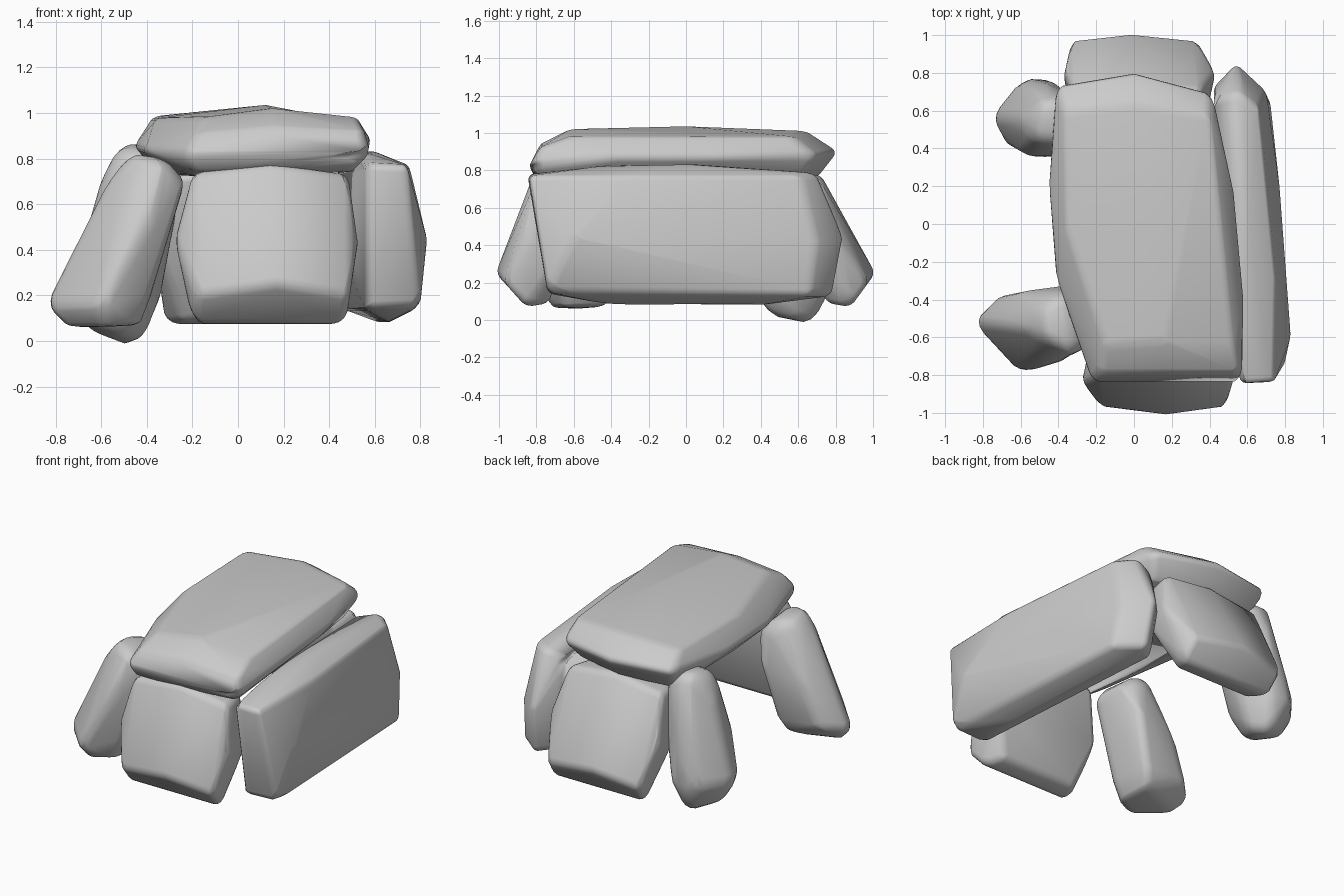
import bpy, bmesh
from math import radians


def stone(name, points, soft=0.05):
    """Convex boulder wrapped around a few corner points, with softened edges."""
    bm = bmesh.new()
    for p in points:
        bm.verts.new(p)
    hull = bmesh.ops.convex_hull(bm, input=bm.verts[:])
    bmesh.ops.delete(bm, geom=[v for v in bm.verts if not v.link_faces], context='VERTS')
    bmesh.ops.dissolve_limit(bm, angle_limit=radians(4), verts=bm.verts[:], edges=bm.edges[:])
    bmesh.ops.recalc_face_normals(bm, faces=bm.faces[:])
    me = bpy.data.meshes.new(name)
    bm.to_mesh(me)
    bm.free()
    ob = bpy.data.objects.new(name, me)
    bpy.context.collection.objects.link(ob)
    bev = ob.modifiers.new("soft_edges", 'BEVEL')
    bev.width = soft
    bev.segments = 3
    bev.limit_method = 'ANGLE'
    bev.angle_limit = radians(20)
    for poly in me.polygons:
        poly.use_smooth = True
    return ob


# Capstone: slightly ridged slab lying across the uprights
stone("capstone", [
    (-0.37, 0.60, 0.985), (0.02, 0.64, 1.01), (0.40, 0.58, 0.98), (0.52, -0.62, 0.98),
    (0.12, 0.0, 1.035), (0.15, -0.62, 1.02), (-0.15, -0.64, 0.98), (-0.36, 0.0, 0.98),
    (-0.42, 0.74, 0.90), (0.0, 0.81, 0.90), (0.42, 0.70, 0.88), (0.55, 0.1, 0.87),
    (0.59, -0.36, 0.87), (0.58, -0.84, 0.82), (-0.23, -0.84, 0.82), (-0.42, -0.3, 0.84),
    (-0.46, 0.2, 0.85), (-0.18, -0.78, 0.91), (0.15, -0.78, 0.94), (0.55, -0.78, 0.92),
    (-0.36, 0.64, 0.75), (0.0, 0.70, 0.76), (0.36, 0.60, 0.75), (0.50, -0.74, 0.74),
    (0.1, -0.78, 0.75), (-0.19, -0.78, 0.72), (-0.34, 0.1, 0.73)], 0.035)


# End stones: the same leaning slab, turned half round for the back
def end_stone(name, turn):
    lean = 0.27 if turn else 0.10     # the back one leans in further
    pts = [
        (-0.20, -0.86, 0.74), (0.14, -0.87, 0.78), (0.49, -0.86, 0.73),
        (-0.28, -0.86, 0.44), (0.53, -0.86, 0.44),
        (-0.18, -0.97, 0.20), (0.17, -1.02, 0.25), (0.49, -0.97, 0.20),
        (-0.20, -0.84, 0.07), (0.47, -0.84, 0.07),
        (-0.17, -0.64, 0.72), (0.14, -0.64, 0.76), (0.44, -0.64, 0.72),
        (-0.24, -0.66, 0.38), (0.50, -0.66, 0.38), (-0.14, -0.72, 0.09), (0.40, -0.72, 0.09)]
    pts = [(x, y + lean * (z - 0.22), z) for x, y, z in pts]
    stone(name, [(0.155 - x, -y, z) for x, y, z in pts] if turn else pts, 0.045)


end_stone("front_stone", False)
end_stone("back_stone", True)

# Long wall stone on the right side
stone("right_wall_stone", [
    (0.56, -0.85, 0.78), (0.74, -0.84, 0.77), (0.75, -0.3, 0.77), (0.66, 0.62, 0.77),
    (0.56, 0.70, 0.79), (0.58, 0.0, 0.84), (0.55, -0.4, 0.83), (0.42, 0.66, 0.75),
    (0.83, -0.60, 0.44), (0.77, 0.20, 0.44), (0.70, 0.70, 0.42), (0.54, 0.85, 0.44),
    (0.42, 0.72, 0.44),
    (0.80, -0.74, 0.15), (0.72, 0.66, 0.13), (0.56, 0.79, 0.13), (0.46, 0.70, 0.14),
    (0.56, -0.74, 0.14), (0.66, -0.4, 0.08), (0.62, 0.4, 0.08)])

# Two leaning posts on the left side
stone("front_left_post", [
    (-0.46, -0.62, 0.82), (-0.32, -0.68, 0.80), (-0.23, -0.64, 0.70), (-0.24, -0.42, 0.70),
    (-0.36, -0.36, 0.80), (-0.49, -0.44, 0.80),
    (-0.60, -0.56, 0.66), (-0.40, -0.74, 0.50), (-0.29, -0.60, 0.50), (-0.32, -0.32, 0.50),
    (-0.61, -0.36, 0.46),
    (-0.86, -0.52, 0.15), (-0.60, -0.80, 0.16), (-0.38, -0.66, 0.20), (-0.40, -0.36, 0.18),
    (-0.72, -0.38, 0.18),
    (-0.77, -0.55, 0.06), (-0.58, -0.72, 0.06), (-0.43, -0.65, 0.07), (-0.45, -0.41, 0.07)], 0.055)
stone("back_left_post", [
    (-0.50, 0.64, 0.87), (-0.36, 0.66, 0.86), (-0.36, 0.42, 0.84), (-0.53, 0.44, 0.84),
    (-0.25, 0.56, 0.70),
    (-0.62, 0.56, 0.68), (-0.44, 0.74, 0.60), (-0.28, 0.62, 0.50), (-0.32, 0.36, 0.55),
    (-0.58, 0.36, 0.50),
    (-0.76, 0.57, 0.20), (-0.60, 0.77, 0.20), (-0.42, 0.76, 0.18), (-0.34, 0.58, 0.16),
    (-0.44, 0.35, 0.20), (-0.68, 0.42, 0.18),
    (-0.66, 0.58, 0.04), (-0.49, 0.70, -0.025), (-0.40, 0.57, 0.01), (-0.52, 0.42, 0.03)], 0.055)
